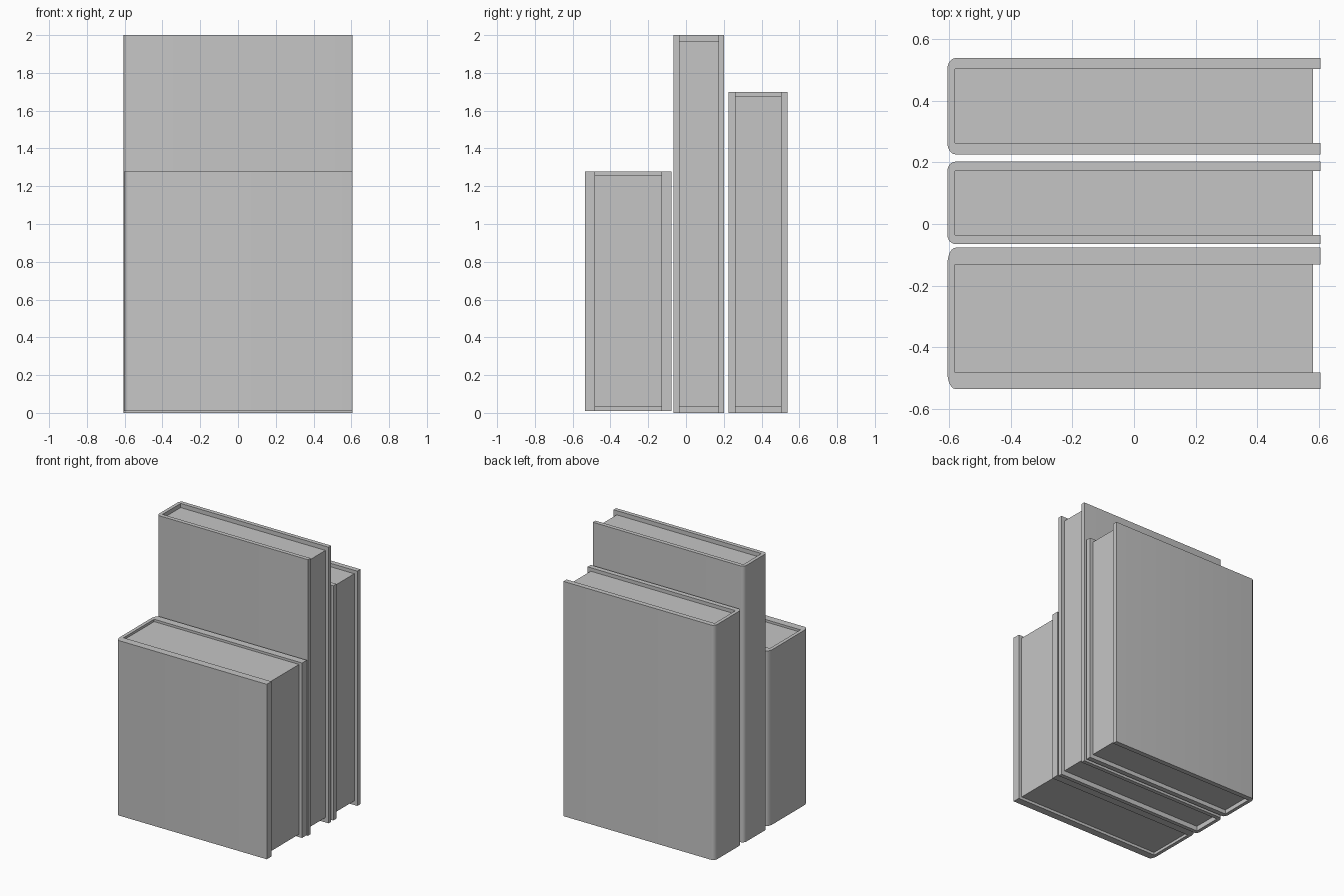
import bpy, bmesh, math

if "Cube" in bpy.data.objects:
    bpy.data.objects.remove(bpy.data.objects["Cube"])

grey = bpy.data.materials.new("plain grey")
grey.diffuse_color = (0.56, 0.56, 0.56, 1)
grey.use_nodes = True
grey.node_tree.nodes["Principled BSDF"].inputs["Base Color"].default_value = grey.diffuse_color

X0, X1 = -0.605, 0.605      # spine face, fore edge of the covers
SPINE_IN, PAGE_X = -0.58, 0.58


def extrude_profile(name, pts, z0, z1):
    """Solid prism from a counter-clockwise outline in plan."""
    bm = bmesh.new()
    face = bm.faces.new([bm.verts.new((x, y, z0)) for x, y in pts])
    top = bmesh.ops.extrude_face_region(bm, geom=[face])["geom"]
    bmesh.ops.translate(bm, vec=(0, 0, z1 - z0),
                        verts=[v for v in top if isinstance(v, bmesh.types.BMVert)])
    bmesh.ops.recalc_face_normals(bm, faces=bm.faces)
    mesh = bpy.data.meshes.new(name)
    bm.to_mesh(mesh)
    bm.free()
    mesh.materials.append(grey)
    obj = bpy.data.objects.new(name, mesh)
    bpy.context.collection.objects.link(obj)
    bpy.context.view_layer.objects.active = obj
    obj.select_set(True)
    bpy.ops.object.shade_smooth_by_angle(angle=math.radians(35))
    obj.select_set(False)
    return obj


def corner(cx, cy, rx, ry, a0, a1, n=6):
    """Elliptical corner arc."""
    angles = [math.radians(a0 + (a1 - a0) * i / n) for i in range(n + 1)]
    return [(cx + rx * math.cos(a), cy + ry * math.sin(a)) for a in angles]


def book(label, y0, y1, t, z0, z1, page_z0, page_z1):
    rx = 0.026
    # Wraparound cover: U-shaped outline with rounded spine corners
    outline = [(X1, y1 - t), (X1, y1)]
    outline += corner(X0 + rx, y1 - t, rx, t, 90, 180)
    outline += corner(X0 + rx, y0 + t, rx, t, 180, 270)
    outline += [(X1, y0), (X1, y0 + t), (SPINE_IN, y0 + t), (SPINE_IN, y1 - t)]
    extrude_profile(label + "_book_cover", outline, z0, z1)
    # Page block, recessed at top, bottom and fore edge
    pages = [(SPINE_IN, y0 + t), (PAGE_X, y0 + t), (PAGE_X, y1 - t), (SPINE_IN, y1 - t)]
    extrude_profile(label + "_book_pages", pages, page_z0, page_z1)


book("short", -0.535, -0.077, 0.054, 0.01, 1.277, 0.03, 1.26)
book("tall", -0.065, 0.202, 0.03, 0.0, 2.0, 0.035, 1.97)
book("medium", 0.226, 0.538, 0.036, 0.0, 1.70, 0.03, 1.675)
